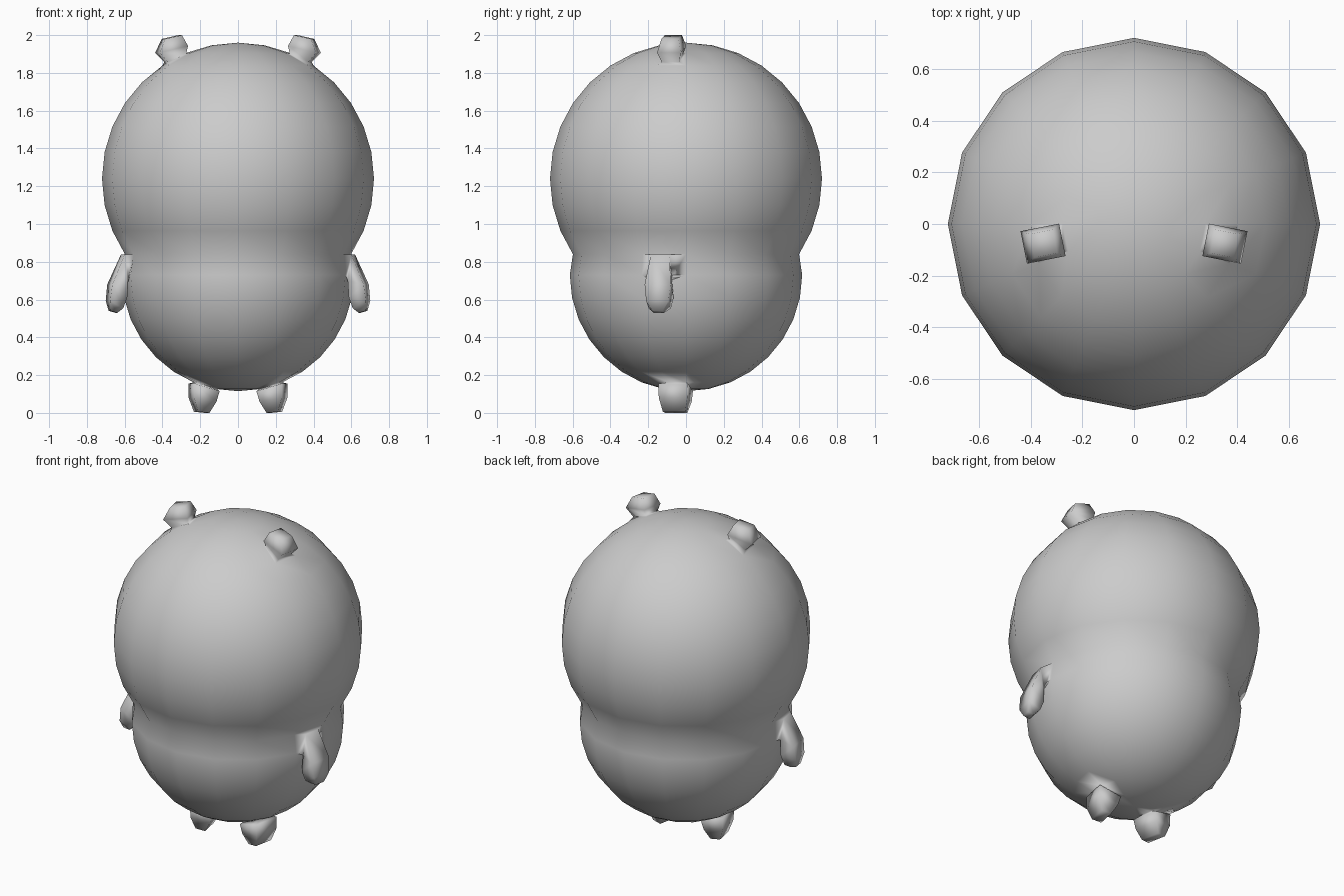
import bpy, bmesh, math
from mathutils import Vector

if "Cube" in bpy.data.objects:
    bpy.data.objects.remove(bpy.data.objects["Cube"])

SEGS = 16
STEP = math.radians(11.25)

# Profile (radius, height): round head sitting on a smaller round belly
HEAD = [(0.72 * math.cos(i * STEP), 1.24 + 0.72 * math.sin(i * STEP)) for i in range(7, -4, -1)]
BELLY = [(0.615 * math.cos(i * STEP), 0.73 - 0.615 * math.sin(i * STEP)) for i in range(8)]
PROFILE = HEAD + BELLY

bm = bmesh.new()

# Lathe the profile
rings = []
for r, z in PROFILE:
    rings.append([bm.verts.new((r * math.cos(2 * math.pi * s / SEGS),
                                r * math.sin(2 * math.pi * s / SEGS), z)) for s in range(SEGS)])
faces = []
for upper, lower in zip(rings, rings[1:]):
    faces.append([bm.faces.new((upper[s], lower[s], lower[(s + 1) % SEGS], upper[(s + 1) % SEGS]))
                  for s in range(SEGS)])
top = bm.verts.new((0, 0, 1.96))
bottom = bm.verts.new((0, 0, 0.115))
for s in range(SEGS):
    n = (s + 1) % SEGS
    bm.faces.new((top, rings[0][s], rings[0][n]))
    bm.faces.new((bottom, rings[-1][n], rings[-1][s]))


def grow(row, side, levels, shift, by_height=False):
    """Extrude a face outward; each level is (radius, z, half_radius, half_z, half_width)."""
    face = faces[row][15 if side > 0 else 8]
    out = Vector((side * math.cos(STEP), -math.sin(STEP), 0))
    across = Vector((side * math.sin(STEP), math.cos(STEP), 0))
    for r, z, ur, uz, w in levels:
        mid = face.calc_center_median()
        new = bmesh.ops.extrude_discrete_faces(bm, faces=[face])["faces"][0]
        for v in new.verts:
            d = v.co - mid
            a = math.copysign(1, d.z if by_height else d.dot(out))
            b = math.copysign(1, d.dot(across))
            v.co = out * (r + a * ur) + across * (shift + b * w) + Vector((0, 0, z + a * uz))
        face = new


EAR = [(0.34, 1.88, 0.05, -0.022, 0.048),
       (0.36, 1.925, 0.076, -0.018, 0.064),
       (0.358, 1.99, 0.045, -0.010, 0.046)]
ARM = [(0.615, 0.77, 0.010, 0.068, 0.050),
       (0.655, 0.645, 0.040, 0.035, 0.070),
       (0.670, 0.573, 0.035, 0.020, 0.060),
       (0.678, 0.535, 0.018, 0.005, 0.028)]
LEG = [(0.187, 0.135, 0.068, 0.020, 0.080),
       (0.195, 0.070, 0.060, 0.010, 0.077),
       (0.200, 0.003, 0.030, 0.003, 0.060)]

ear_row = 1               # second band below the crown
arm_row = len(HEAD) - 1   # band just under the neck
leg_row = len(PROFILE) - 2  # last band above the belly pole
for side in (1, -1):
    grow(ear_row, side, EAR, -0.006)
    grow(arm_row, side, ARM, -0.015, by_height=True)
    grow(leg_row, side, LEG, -0.019)

bmesh.ops.recalc_face_normals(bm, faces=bm.faces)
for f in bm.faces:
    f.smooth = True

mesh = bpy.data.meshes.new("bear_body")
bm.to_mesh(mesh)
bm.free()
body = bpy.data.objects.new("bear_body", mesh)
bpy.context.collection.objects.link(body)

grey = bpy.data.materials.new("plain grey")
grey.diffuse_color = (0.6, 0.6, 0.6, 1)
grey.use_nodes = True
grey.node_tree.nodes["Principled BSDF"].inputs["Base Color"].default_value = grey.diffuse_color
mesh.materials.append(grey)
